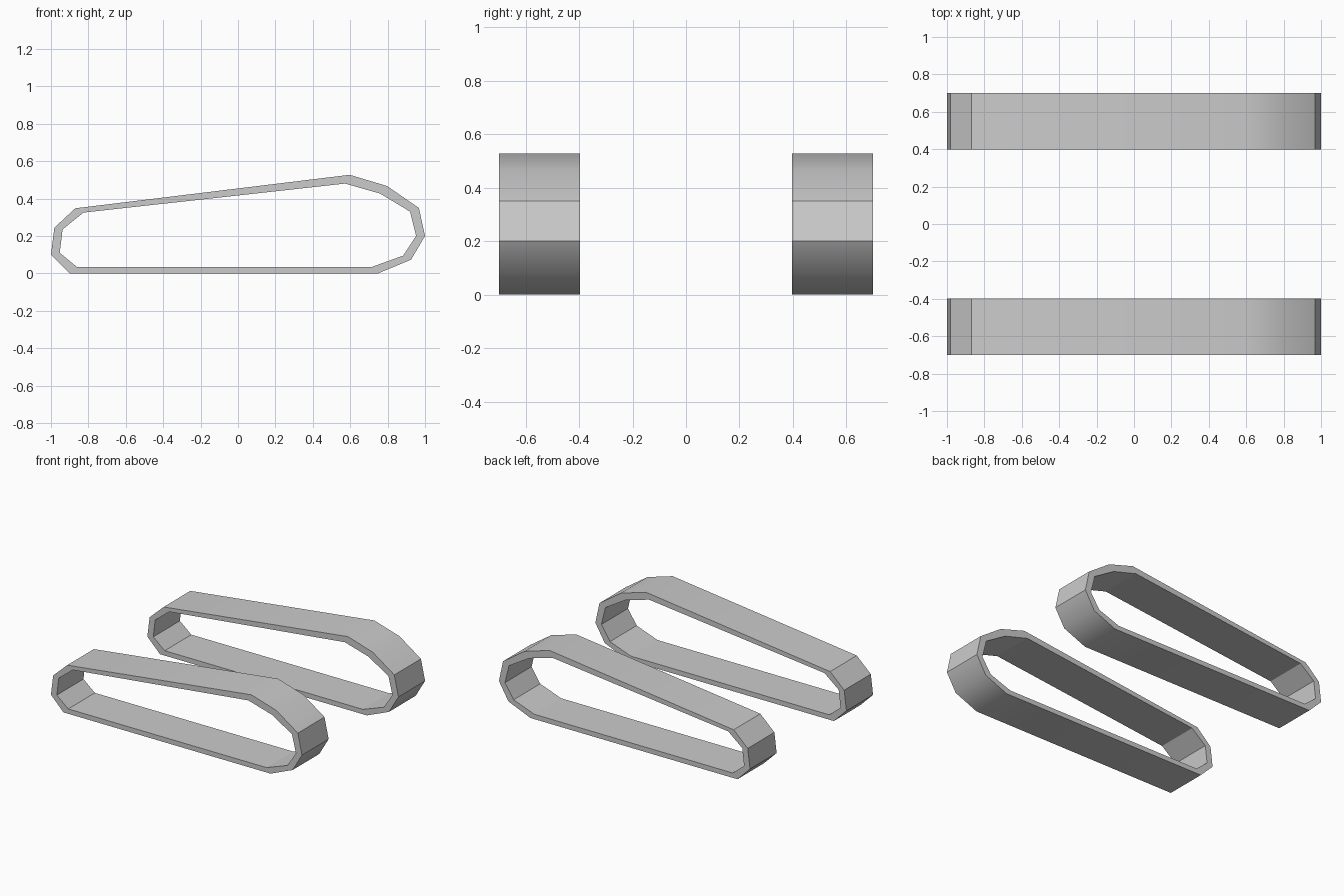
import bpy, bmesh

if "Cube" in bpy.data.objects:
    bpy.data.objects.remove(bpy.data.objects["Cube"])

# Track loop profile (x, z), counter-clockwise from bottom left
OUTER = [(-0.90, 0), (0.749, 0), (0.925, 0.073), (1.0, 0.20), (0.967, 0.35),
         (0.797, 0.467), (0.597, 0.527), (-0.87, 0.348), (-0.982, 0.244), (-1.0, 0.10)]
INNER = [(-0.862, 0.035), (0.717, 0.035), (0.883, 0.095), (0.952, 0.20), (0.92, 0.33),
         (0.759, 0.427), (0.572, 0.480), (-0.826, 0.325), (-0.938, 0.235), (-0.953, 0.11)]
SMOOTH_CORNERS = {1, 2, 5, 6}   # outer corners shaded as a continuous curve


def make_track(name, y0, y1):
    bm = bmesh.new()
    rings = [[bm.verts.new((x, y, z)) for x, z in prof]
             for prof, y in ((OUTER, y0), (OUTER, y1), (INNER, y1), (INNER, y0))]
    n = len(OUTER)
    # sweep closed cross-section around the loop: outside, back rim, inside, front rim
    for k in range(4):
        a, b = rings[k], rings[(k + 1) % 4]
        for i in range(n):
            j = (i + 1) % n
            face = bm.faces.new((a[i], a[j], b[j], b[i]))
            face.smooth = True
    bmesh.ops.recalc_face_normals(bm, faces=bm.faces)
    # all edges sharp except the rounded outer corners
    for e in bm.edges:
        e.smooth = False
    for i in SMOOTH_CORNERS:
        bm.edges.get((rings[0][i], rings[1][i])).smooth = True
    mesh = bpy.data.meshes.new(name)
    bm.to_mesh(mesh)
    bm.free()
    obj = bpy.data.objects.new(name, mesh)
    bpy.context.collection.objects.link(obj)


# Pair of tracks
make_track("front_track", -0.70, -0.397)
make_track("back_track", 0.397, 0.70)
